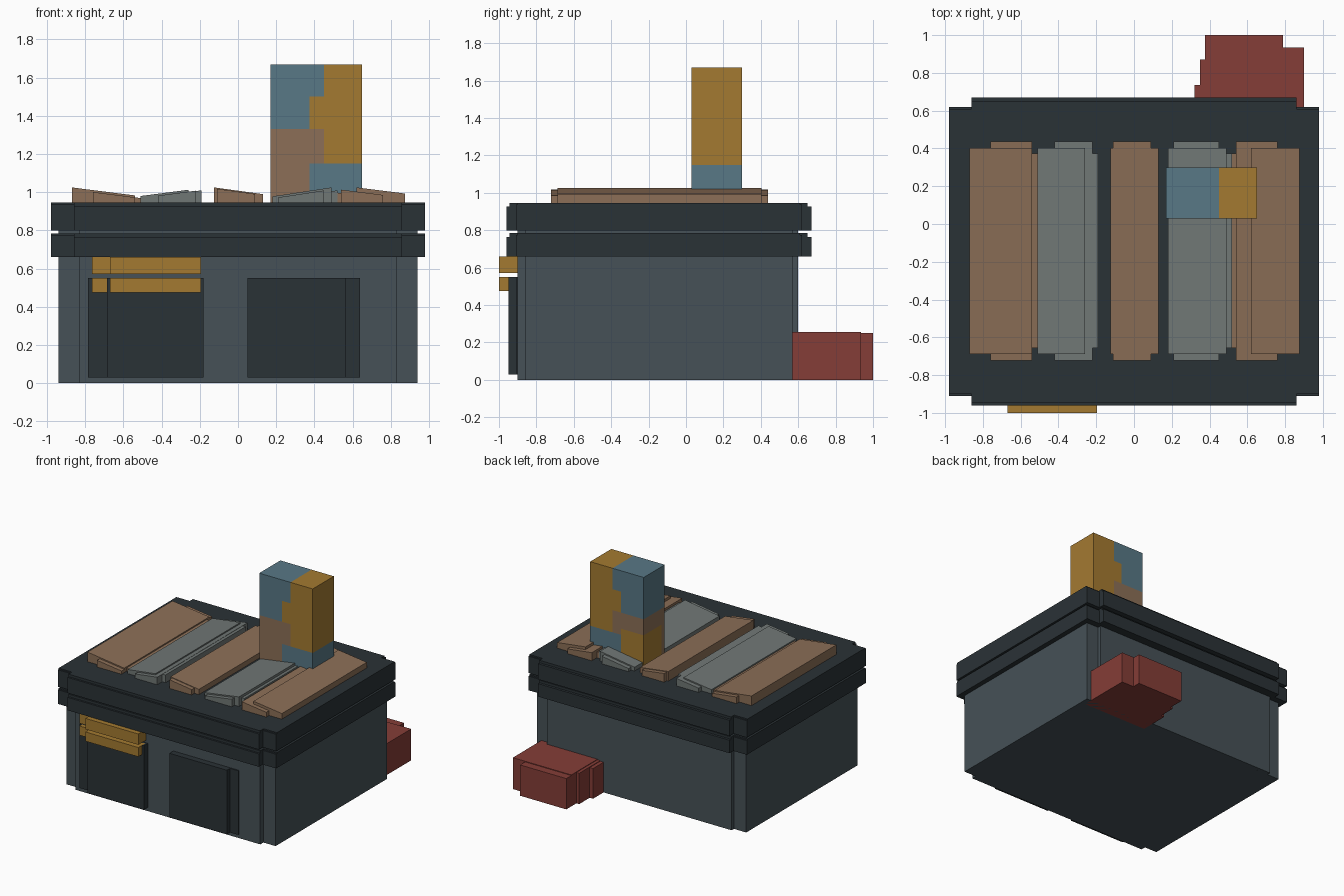
import bpy, bmesh

if "Cube" in bpy.data.objects:
    bpy.data.objects.remove(bpy.data.objects["Cube"])


def mat(name, hexcol):
    lin = [((int(hexcol[i:i + 2], 16) / 255 + 0.055) / 1.055) ** 2.4 for i in (0, 2, 4)]
    m = bpy.data.materials.new(name)
    m.diffuse_color = (*lin, 1)
    m.use_nodes = True
    m.node_tree.nodes["Principled BSDF"].inputs["Base Color"].default_value = m.diffuse_color
    return m


SLATE = mat("slate", "465157")
DARK = mat("dark", "2a3236")
RED = mat("red", "853d37")
GOLD = mat("gold", "a47a31")
BLUE = mat("blue", "587886")
WOOD = mat("wood", "8c6f57")
GREY = mat("grey", "70777500"[:6])

FACES = [(0, 3, 2, 1), (4, 5, 6, 7), (0, 1, 5, 4), (1, 2, 6, 5), (2, 3, 7, 6), (3, 0, 4, 7)]


def boxes(name, material, parts):
    """Parts are (x0, x1, y0, y1, z0, z top at x0, z top at x1)."""
    bm = bmesh.new()
    for x0, x1, y0, y1, z0, za, zb in parts:
        v = [bm.verts.new(p) for p in (
            (x0, y0, z0), (x1, y0, z0), (x1, y1, z0), (x0, y1, z0),
            (x0, y0, za), (x1, y0, zb), (x1, y1, zb), (x0, y1, za))]
        for f in FACES:
            bm.faces.new([v[i] for i in f])
    me = bpy.data.meshes.new(name)
    bm.to_mesh(me)
    bm.free()
    me.materials.append(material)
    ob = bpy.data.objects.new(name, me)
    bpy.context.collection.objects.link(ob)
    return ob


def flat(x0, x1, y0, y1, z0, z1):
    return (x0, x1, y0, y1, z0, z1, z1)


# Body with notched corners, running up inside the rims
boxes("body", SLATE, [flat(-.94, .94, -.86, .57, 0, .90),
                      flat(-.83, .83, -.90, .60, 0, .90)])

# Two stacked overhanging rims; the upper one closes the top
for name, z0, z1 in (("lower_rim", .66, .785), ("upper_rim", .80, .947)):
    boxes(name, DARK, [flat(-.98, .98, -.91, .62, z0, z1 - .01),
                       flat(-.86, .86, -.96, .67, z0, z1 - .02),
                       flat(-.98, .98, -.90, .61, z0, z1),
                       flat(-.86, .86, -.945, .65, z0, z1)])

# Front doors, each with a thinner strip at one side
boxes("left_door", DARK, [flat(-.685, -.18, -.95, -.88, .03, .55),
                          flat(-.785, -.685, -.91, -.88, .03, .55)])
boxes("right_door", DARK, [flat(.05, .565, -.95, -.88, .03, .55),
                           flat(.565, .64, -.91, -.88, .03, .55)])

# Gold bars above the left door
for name, z0, z1 in (("upper_bar", .572, .66), ("lower_bar", .475, .55)):
    boxes(name, GOLD, [flat(-.67, -.195, -1.0, -.88, z0, z1),
                       flat(-.765, -.67, -.94, -.88, z0, z1)])

# Tilted roof planks: end heights, then pieces (x0, x1, half length, drop)
YC = -.1425
PLANKS = [
    ("plank_1", WOOD, -.87, 1.025, -.50, .978,
     [(-.87, -.54, .545, 0), (-.76, -.54, .58, .01), (-.87, -.50, .515, .01)]),
    ("plank_2", GREY, -.51, .98, -.19, 1.022,
     [(-.51, -.26, .545, 0), (-.42, -.22, .58, .01), (-.51, -.19, .515, .012)]),
    ("plank_3", WOOD, -.125, 1.025, .13, .99,
     [(-.125, .13, .545, 0), (-.11, .09, .58, .005)]),
    ("plank_4", GREY, .18, .978, .49, 1.025,
     [(.18, .49, .545, 0), (.21, .45, .58, .01), (.18, .52, .515, .02)]),
    ("plank_5", WOOD, .62, 1.025, .875, .993,
     [(.62, .875, .545, 0), (.54, .76, .58, .022), (.50, .87, .515, .04)]),
]
for name, m, xa, za, xb, zb, pieces in PLANKS:
    def top(x):
        return za + (zb - za) * (x - xa) / (xb - xa)
    boxes(name, m, [(x0, x1, YC - h, YC + h, .935, top(x0) - d, top(x1) - d)
                    for x0, x1, h, d in pieces])

# Chimney tower in coloured blocks
boxes("tower_blue", BLUE, [flat(.17, .375, .03, .30, 1.33, 1.67),
                           flat(.375, .45, .03, .30, 1.50, 1.67),
                           flat(.375, .65, .03, .30, .93, 1.15)])
boxes("tower_gold", GOLD, [flat(.45, .65, .03, .30, 1.15, 1.67),
                           flat(.375, .45, .03, .30, 1.33, 1.50),
                           flat(.17, .375, .07, .30, .93, 1.20)])
boxes("tower_wood", WOOD, [flat(.17, .45, .03, .30, 1.20, 1.33),
                           flat(.375, .45, .03, .30, 1.15, 1.20),
                           flat(.17, .375, .03, .07, .93, 1.20)])

# Red crate against the back wall
boxes("back_crate", RED, [flat(.375, .79, .50, 1.0, 0, .25),
                          flat(.375, .90, .50, .935, 0, .255),
                          flat(.35, .80, .50, .87, 0, .25),
                          flat(.32, .80, .50, .735, 0, .245)])
